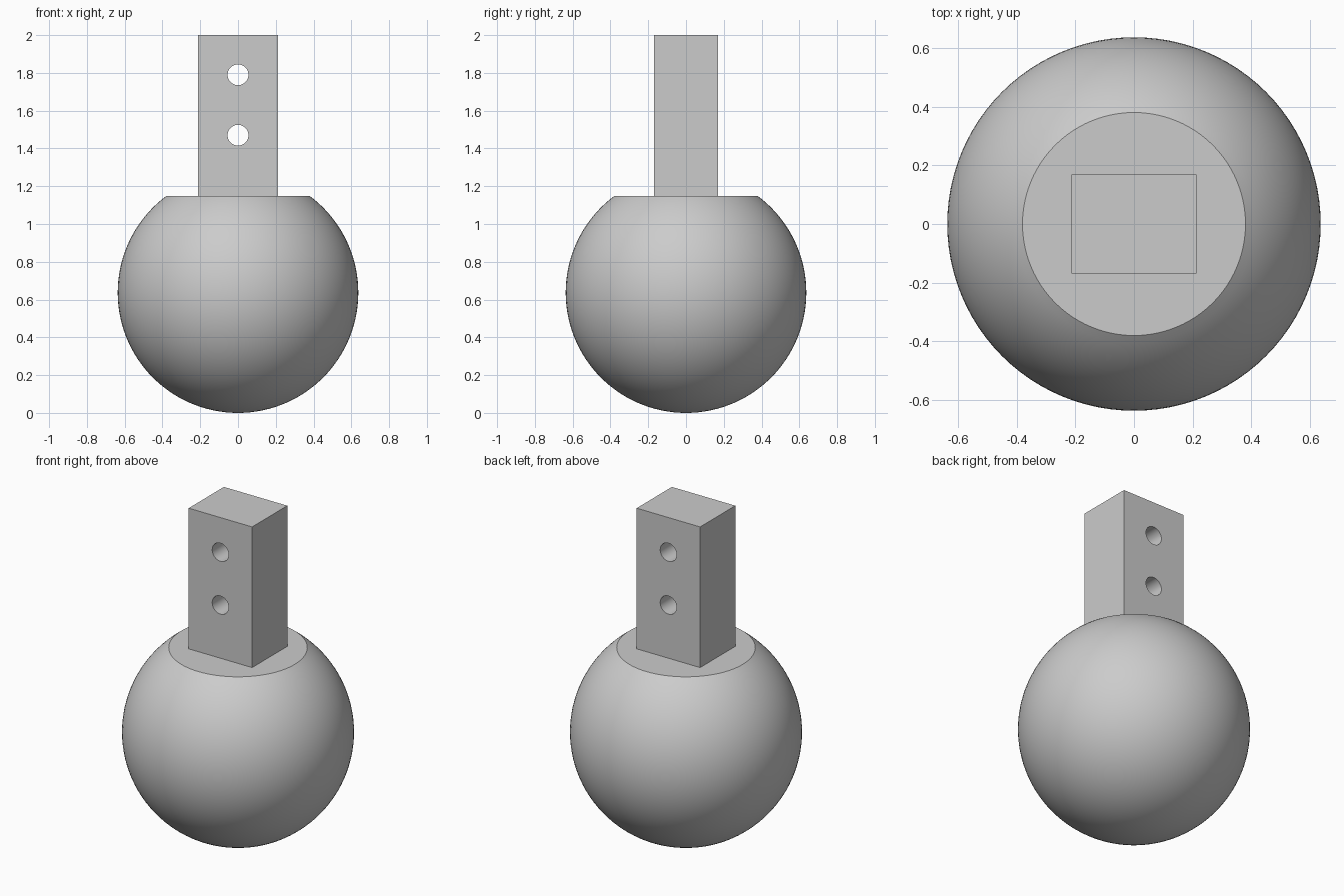
import bpy
import bmesh
from math import asin, cos, sin, pi, radians
from mathutils import Matrix, Vector

RADIUS = 0.637          # ball radius, also its centre height
CUT_Z = 1.148           # flat top of the ball
POST_X, POST_Y = 0.425, 0.337
HOLE_RADIUS = 0.055
HOLE_HEIGHTS = (1.47, 1.79)

old = bpy.data.objects.get("Cube")
if old:
    bpy.data.objects.remove(old, do_unlink=True)

grey = bpy.data.materials.new("light_grey")
grey.use_nodes = True
colour = (0.6, 0.6, 0.6, 1)
grey.diffuse_color = colour
grey.node_tree.nodes["Principled BSDF"].inputs["Base Color"].default_value = colour


def make_object(name, bm):
    bmesh.ops.recalc_face_normals(bm, faces=bm.faces)
    mesh = bpy.data.meshes.new(name)
    bm.to_mesh(mesh)
    bm.free()
    mesh.materials.append(grey)
    obj = bpy.data.objects.new(name, mesh)
    bpy.context.collection.objects.link(obj)
    return obj


def smooth(obj):
    bpy.ops.object.select_all(action="DESELECT")
    obj.select_set(True)
    bpy.context.view_layer.objects.active = obj
    bpy.ops.object.shade_smooth_by_angle(angle=radians(30))


# Ball: an arc from the bottom pole to the cut, spun round z, with a flat cap
bm = bmesh.new()
steps = 48
end = asin((CUT_Z - RADIUS) / RADIUS)
angles = [-pi / 2 + (end + pi / 2) * i / steps for i in range(steps + 1)]
arc = [bm.verts.new((RADIUS * cos(a), 0, RADIUS + RADIUS * sin(a))) for a in angles]
edges = [bm.edges.new(pair) for pair in zip(arc, arc[1:])]
bmesh.ops.spin(bm, geom=arc + edges, axis=(0, 0, 1), cent=(0, 0, 0),
               angle=2 * pi, steps=96, use_duplicate=False)
bmesh.ops.remove_doubles(bm, verts=bm.verts, dist=0.0005)
rim = [e for e in bm.edges if e.is_boundary]
bmesh.ops.contextual_create(bm, geom=rim)
smooth(make_object("ball", bm))

# Post: a block set slightly into the flat top
bottom, top = CUT_Z - 0.05, 2.0
bm = bmesh.new()
bmesh.ops.create_cube(bm, size=1)
bmesh.ops.scale(bm, vec=(POST_X, POST_Y, top - bottom), verts=bm.verts)
bmesh.ops.translate(bm, vec=(0, 0, (top + bottom) / 2), verts=bm.verts)
post = make_object("post", bm)

# Bolt holes: two cylinders cut through the post from front to back
bm = bmesh.new()
for z in HOLE_HEIGHTS:
    place = Matrix.Translation(Vector((0, 0, z))) @ Matrix.Rotation(pi / 2, 4, "X")
    bmesh.ops.create_cone(bm, cap_ends=True, segments=48, radius1=HOLE_RADIUS,
                          radius2=HOLE_RADIUS, depth=1, matrix=place)
cutter = make_object("hole_cutter", bm)
cut = post.modifiers.new("bolt_holes", "BOOLEAN")
cut.operation = "DIFFERENCE"
cut.solver = "EXACT"
cut.object = cutter
bpy.context.view_layer.objects.active = post
bpy.ops.object.modifier_apply(modifier=cut.name)
bpy.data.objects.remove(cutter, do_unlink=True)
smooth(post)
